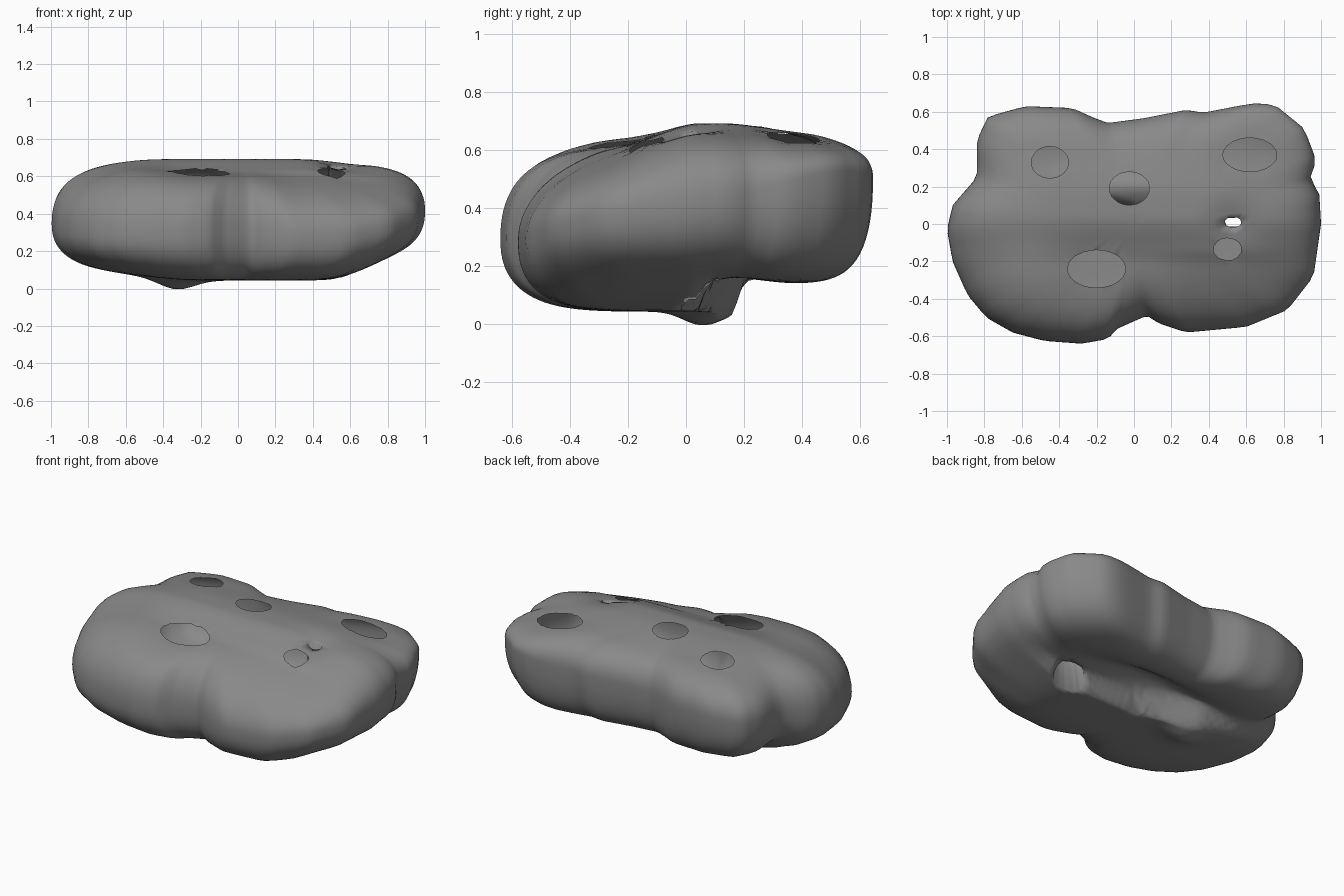
import bpy, bmesh, math

if "Cube" in bpy.data.objects:
    bpy.data.objects.remove(bpy.data.objects["Cube"])

# Outline seen from above
OUT = [(1, 0), (.99, .17), (.94, .24), (.975, .34), (.91, .51), (.75, .64), (.63, .645),
       (.37, .595), (.28, .61), (.05, .565), (-.14, .54), (-.22, .57), (-.33, .62),
       (-.58, .63), (-.78, .575), (-.84, .45), (-.84, .25), (-.97, .1), (-1, -.03),
       (-.97, -.2), (-.89, -.38), (-.79, -.5), (-.65, -.58), (-.48, -.625), (-.28, -.64),
       (-.14, -.615), (-.09, -.56), (.0, -.52), (.07, -.49), (.13, -.53), (.28, -.58),
       (.6, -.55), (.82, -.46), (.96, -.28)]
SEG, RINGS = 120, 32


def rim(a):
    """Point where a ray at angle a meets the outline."""
    dx, dy = math.cos(a), math.sin(a)
    best = (dx, dy)
    for (x1, y1), (x2, y2) in zip(OUT, OUT[1:] + OUT[:1]):
        ex, ey = x2 - x1, y2 - y1
        den = dx * ey - dy * ex
        if abs(den) < 1e-9:
            continue
        t = (x1 * ey - y1 * ex) / den
        u = (x1 * dy - y1 * dx) / den
        if t > 0 and -1e-6 <= u <= 1 + 1e-6:
            best = (dx * t, dy * t)
    return best


def ease(v, a, b):
    t = min(1, max(0, (v - a) / (b - a)))
    return t * t * (3 - 2 * t)


def bump(x, y, cx, cy, rx, ry):
    return math.exp(-((x - cx) / rx) ** 2 - ((y - cy) / ry) ** 2)


def middle(x, y):
    return (.385 + .13 * y + .03 * x + .05 * bump(x, y, .88, .5, .25, .25)
            - .045 * bump(x, y, .45, -.55, .35, .3))


def top_z(x, y):
    z = .692 - .07 * ease(-y, -.05, .22) * (1 - .5 * bump(x, y, -.6, -.25, .25, .3))
    z -= .08 * max(0, -y - .15) + .27 * max(0, -y - .15) * ease(x, -.05, .4)
    z -= .025 * ease(y, .12, .4)
    z -= .02 * ease(x, .35, .7) + .02 * ease(-x, .4, .9)
    z -= .03 * bump(x, y, .53, 0, .12, .1)
    return z - .02 * bump(x, y, .07, -.5, .1, .15)


def bottom_z(x, y):
    front = .043 + .035 * ease(-x, .2, .8) + .09 * ease(x, .45, .9)
    back = .138 + .08 * bump(x, y, .05, .2, .42, .1)
    y0 = min(.155, max(.03, .05 - .3 * x))     # step between the two levels
    t = ease(y, y0, y0 + .06)
    z = front * (1 - t) + back * t
    return z - .052 * (1 - t) * bump(x, y, -.33, .06, .13, .1)


def surface(x, y, s, upper):
    m = middle(x, y)
    side = x * x / (x * x + y * y + 1e-9)
    if upper:
        p = 4.8 + 1.4 * side
        return m + (top_z(x, y) - m) * (1 - s ** p) ** .43
    p = 5 + .4 * side + 3 * ease(y, .1, .4)
    return m + (bottom_z(x, y) - m) * (1 - s ** p) ** .43


bm = bmesh.new()
edge = [rim(2 * math.pi * i / SEG) for i in range(SEG)]
scales = [math.sin(math.pi / 2 * k / RINGS) ** .9 for k in range(1, RINGS + 1)]
rim_ring = [bm.verts.new((x, y, middle(x, y))) for x, y in edge]


# Upper and lower skins, joined at the rim
def skin(upper):
    rings = []
    for s in scales[:-1]:
        rings.append([bm.verts.new((x * s, y * s, surface(x * s, y * s, s, upper)))
                      for x, y in edge])
    rings.append(rim_ring)
    c = bm.verts.new((0, 0, surface(0, 0, 0, upper)))
    faces = []
    for i in range(SEG):
        j = (i + 1) % SEG
        faces.append(bm.faces.new((c, rings[0][i], rings[0][j])))
        for a, b in zip(rings, rings[1:]):
            faces.append(bm.faces.new((a[i], b[i], b[j], a[j])))
    return faces


# Cut an oval opening and pull its border onto the oval
def opening(faces, cx, cy, rx, ry):
    def dist(p):
        return math.hypot((p.x - cx) / rx, (p.y - cy) / ry)
    gone = [f for f in faces if f.is_valid and dist(f.calc_center_median()) < 1]
    around = {e for f in gone for e in f.edges}
    bmesh.ops.delete(bm, geom=gone, context='FACES')
    border = [e for e in around if e.is_valid and e.is_boundary]
    for v in {v for e in border for v in e.verts}:
        d = max(dist(v.co), .01)
        v.co.x = cx + (v.co.x - cx) / d
        v.co.y = cy + (v.co.y - cy) / d
    return border


upper = skin(True)
lower = skin(False)
for o in [(-.45, .33, .1, .085), (-.025, .19, .108, .088), (.62, .37, .145, .09),
          (-.2, -.24, .155, .1), (.5, -.135, .075, .06)]:
    opening(upper, *o)

# Narrow shaft running through the body
a = opening(upper, .53, .01, .045, .028)
b = opening(lower, .53, .05, .1, .065)
bmesh.ops.bridge_loops(bm, edges=a + b)

bmesh.ops.recalc_face_normals(bm, faces=bm.faces[:])
for f in bm.faces:
    f.smooth = True
me = bpy.data.meshes.new("rock_shell")
bm.to_mesh(me)
bm.free()
grey = bpy.data.materials.new("dark_grey")
grey.diffuse_color = (.25, .25, .25, 1)
grey.use_nodes = True
grey.node_tree.nodes["Principled BSDF"].inputs["Base Color"].default_value = grey.diffuse_color
me.materials.append(grey)
rock = bpy.data.objects.new("rock_shell", me)
bpy.context.collection.objects.link(rock)
